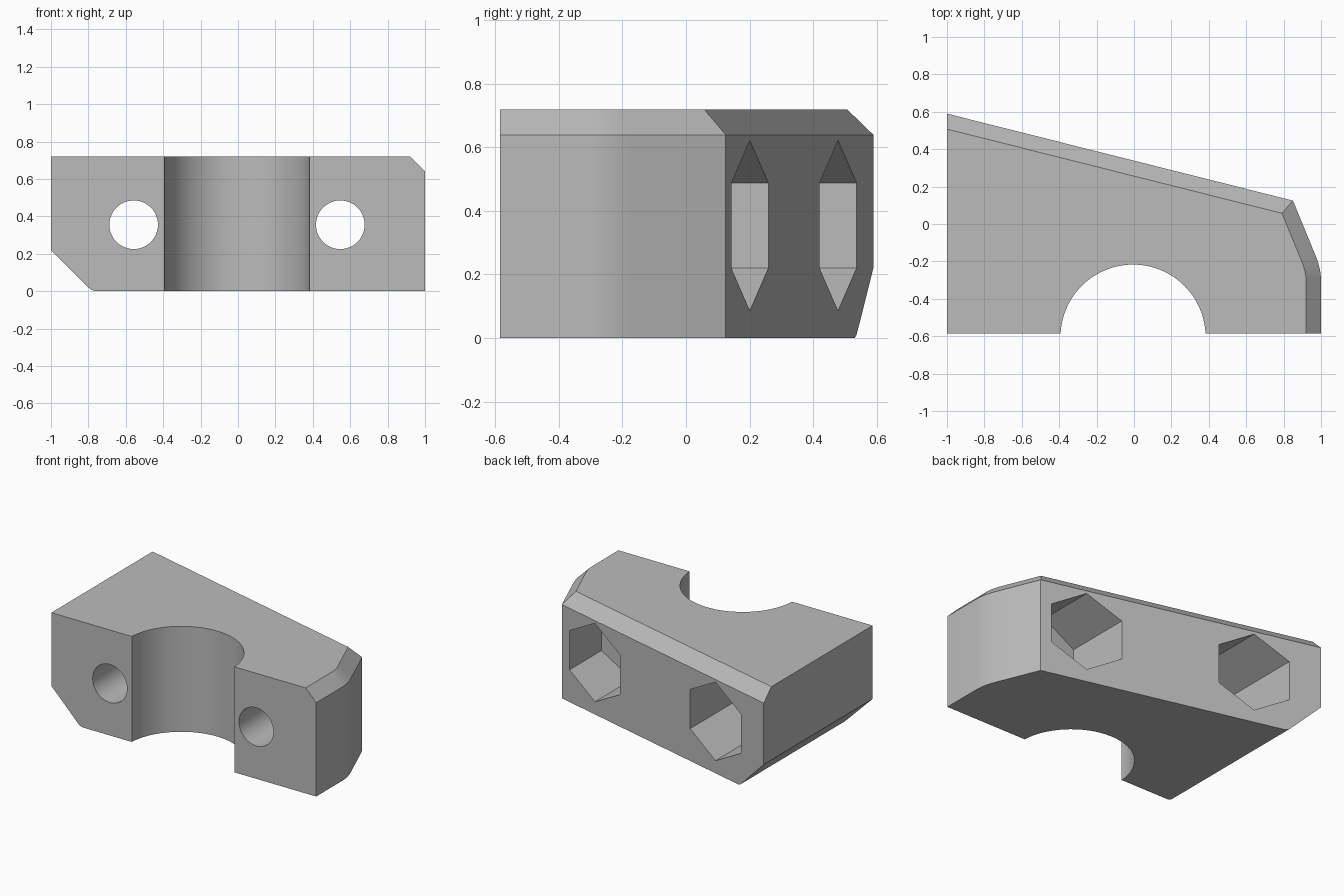
import bpy, bmesh, math
from mathutils import Vector

default = bpy.data.objects.get("Cube")
if default:
    bpy.data.objects.remove(default, do_unlink=True)

HEIGHT, BEVEL = 0.72, 0.08
GREY = (0.5, 0.5, 0.5, 1)
mat = bpy.data.materials.new("plain grey")
mat.use_nodes = True
mat.diffuse_color = GREY
mat.node_tree.nodes["Principled BSDF"].inputs["Base Color"].default_value = GREY


def loft(name, loops):
    """Solid through matching closed loops, capped at both ends."""
    bm = bmesh.new()
    rings = [[bm.verts.new(p) for p in loop] for loop in loops]
    n = len(rings[0])
    for a, b in zip(rings, rings[1:]):
        for i in range(n):
            j = (i + 1) % n
            bm.faces.new((a[i], a[j], b[j], b[i]))
    bm.faces.new(rings[0])
    bm.faces.new(rings[-1])
    bmesh.ops.recalc_face_normals(bm, faces=bm.faces)
    mesh = bpy.data.meshes.new(name)
    bm.to_mesh(mesh)
    bm.free()
    ob = bpy.data.objects.new(name, mesh)
    bpy.context.collection.objects.link(ob)
    mesh.materials.append(mat)
    return ob


def ring(cx, cy, r, n):
    """Regular polygon starting at its upper point."""
    return [(cx + r * math.sin(math.tau * i / n), cy + r * math.cos(math.tau * i / n))
            for i in range(n)]


def y_prism(name, profile, y0, y1):
    return loft(name, [[(x, y, z) for x, z in profile] for y in (y0, y1)])


def cut(target, cutter):
    cutter.hide_render = True
    mod = target.modifiers.new("cut", 'BOOLEAN')
    mod.operation, mod.solver, mod.object = 'DIFFERENCE', 'EXACT', cutter
    bpy.context.view_layer.objects.active = target
    bpy.ops.object.modifier_apply(modifier=mod.name)
    bpy.data.objects.remove(cutter, do_unlink=True)


# Wall line along the slanted back and round the end, with a curved bend
start, mid, end = Vector((0.967, -0.16)), Vector((0.999, -0.235)), Vector((1, -0.3))
bend = [start.lerp(mid, t / 6).lerp(mid.lerp(end, t / 6), t / 6) for t in range(7)]
wall = [Vector((-1, 0.59)), Vector((0.85, 0.125))] + bend + [Vector((1, -0.585))]
normals = [Vector((a.y - b.y, b.x - a.x)).normalized() for a, b in zip(wall, wall[1:])]

# Same line moved inward for the top of the chamfer
inner = [wall[0] - Vector((0, BEVEL / normals[0].y))]
for p, a, b in zip(wall[1:], normals, normals[1:] + normals[-1:]):
    inner.append(p - BEVEL * (a + b) / (1 + a.dot(b)))

front = Vector((-1, -0.585))
body = loft("clamp_body", [[(p.x, p.y, z) for p in line + [front]] for line, z in
                           ((wall, 0), (wall, HEIGHT - BEVEL), (inner, HEIGHT))])

# Sloped lower corner
cut(body, y_prism("corner_cutter", [(-1.2, 0.42), (-0.8, 0.02), (-0.787, 0.008),
                                    (-0.77, 0.002), (-0.74, -0.01), (-1.2, -0.01)], -1, 1))

# Half-round bore
cut(body, loft("bore_cutter", [[(x, y, z) for x, y in ring(-0.005, -0.605, 0.388, 96)]
                               for z in (-0.1, 1)]))

# Bolt holes with hexagonal nut pockets
for x in (-0.558, 0.547):
    cut(body, y_prism("nut_cutter", ring(x, 0.354, 0.268, 6), -0.2, 1))
    cut(body, y_prism("bolt_cutter", ring(x, 0.355, 0.13, 48), -1, 0))

bpy.ops.object.select_all(action='DESELECT')
body.select_set(True)
bpy.context.view_layer.objects.active = body
bpy.ops.object.shade_smooth_by_angle(angle=math.radians(15))
